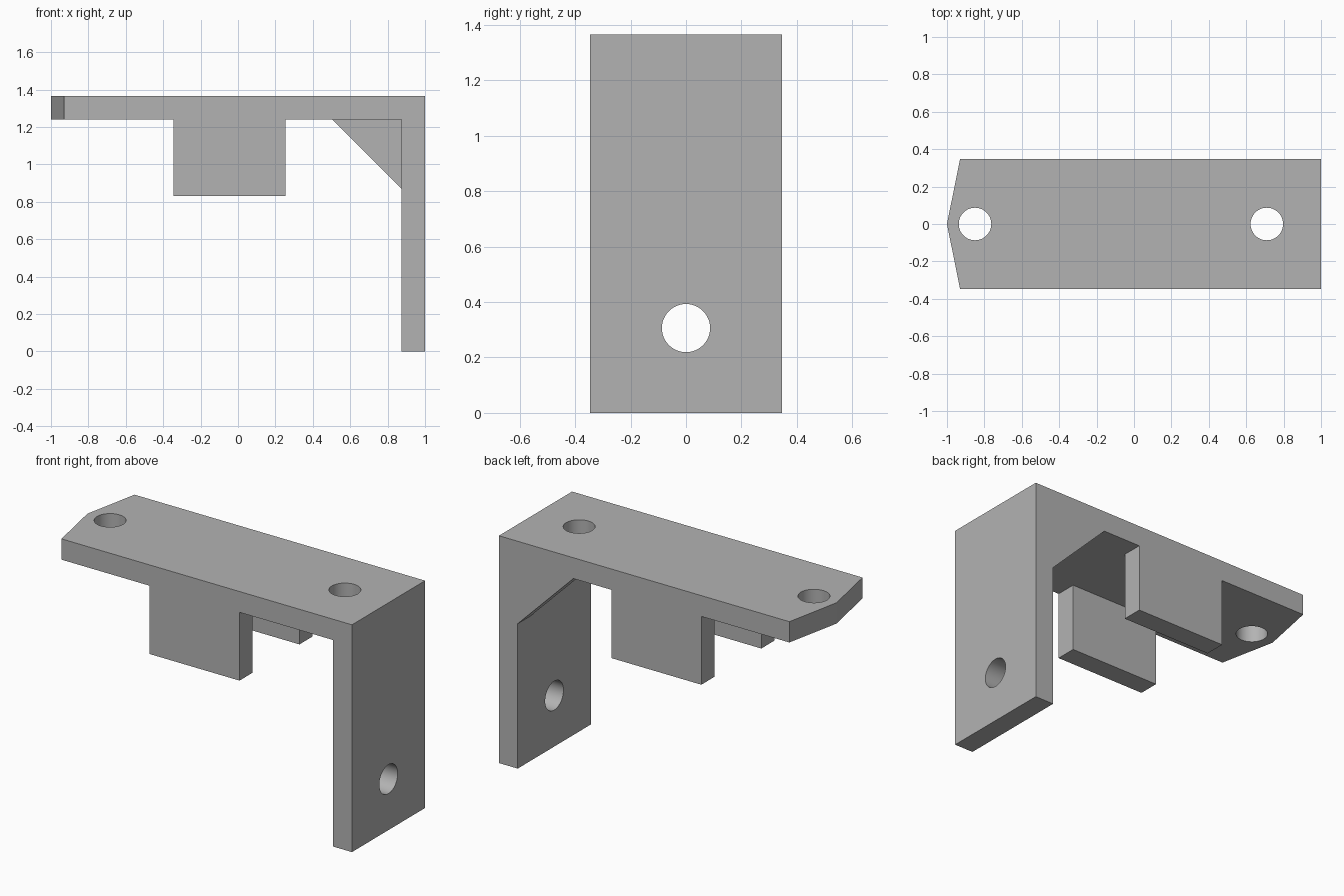
import bpy, bmesh, math
from mathutils import Vector, Matrix

if "Cube" in bpy.data.objects:
    bpy.data.objects.remove(bpy.data.objects["Cube"], do_unlink=True)

# Main sizes
HALF = 0.347      # half width
T = 0.125         # sheet thickness
TOP = 1.365       # overall height
UNDER = TOP - T   # underside of the top plate
INNER = 1 - T     # inner face of the leg
BRACE = 0.37      # brace leg length

grey = bpy.data.materials.new("plain_grey")
grey.use_nodes = True
colour = (0.45, 0.45, 0.45, 1)
grey.diffuse_color = colour
grey.node_tree.nodes["Principled BSDF"].inputs["Base Color"].default_value = colour


def prism(name, points, depth):
    """Extrude a closed polygon of 3D points along the depth vector."""
    bm = bmesh.new()
    face = bm.faces.new([bm.verts.new(p) for p in points])
    new = bmesh.ops.extrude_face_region(bm, geom=[face])["geom"]
    moved = [v for v in new if isinstance(v, bmesh.types.BMVert)]
    bmesh.ops.translate(bm, verts=moved, vec=Vector(depth))
    bmesh.ops.recalc_face_normals(bm, faces=bm.faces)
    return finish(name, bm)


def drill(name, centre, axis):
    """Round cutter for a bolt hole."""
    bm = bmesh.new()
    turn = Matrix.Rotation(math.pi / 2, 4, "Y") if axis == "X" else Matrix()
    bmesh.ops.create_cone(bm, cap_ends=True, segments=48, radius1=0.087, radius2=0.087,
                          depth=3 * T, matrix=Matrix.Translation(centre) @ turn)
    return finish(name, bm)


def finish(name, bm):
    mesh = bpy.data.meshes.new(name)
    bm.to_mesh(mesh)
    bm.free()
    mesh.materials.append(grey)
    obj = bpy.data.objects.new(name, mesh)
    bpy.context.collection.objects.link(obj)
    return obj


def combine(target, other, operation):
    mod = target.modifiers.new(operation.lower(), "BOOLEAN")
    mod.operation, mod.solver, mod.object = operation, "EXACT", other
    bpy.context.view_layer.objects.active = target
    bpy.ops.object.modifier_apply(modifier=mod.name)
    bpy.data.objects.remove(other, do_unlink=True)


# Top plate with pointed end, and the upright leg
bracket = prism("bracket", [(1, -HALF, UNDER), (1, HALF, UNDER), (-0.93, HALF, UNDER),
                            (-1, 0, UNDER), (-0.93, -HALF, UNDER)], (0, 0, T))
leg = prism("leg", [(INNER, -HALF, 0), (1, -HALF, 0), (1, -HALF, TOP), (INNER, -HALF, TOP)],
            (0, 2 * HALF, 0))
combine(bracket, leg, "UNION")

# Pair of hanging side tabs
for y in (-HALF, HALF - T):
    tab = prism("side_tab", [(-0.345, y, 0.83), (0.253, y, 0.83),
                             (0.253, y, TOP), (-0.345, y, TOP)], (0, T, 0))
    combine(bracket, tab, "UNION")

# Corner brace along the back edge
brace = prism("corner_brace", [(INNER - BRACE, HALF, UNDER), (INNER, HALF, UNDER - BRACE),
                               (1, HALF, UNDER - BRACE), (1, HALF, TOP),
                               (INNER - BRACE, HALF, TOP)], (0, -T, 0))
combine(bracket, brace, "UNION")

# Bolt holes
for centre, axis in (((-0.85, 0, TOP - T / 2), "Z"), ((0.71, 0, TOP - T / 2), "Z"),
                     ((1 - T / 2, 0, 0.306), "X")):
    combine(bracket, drill("hole_cutter", centre, axis), "DIFFERENCE")

# Merge coplanar faces and smooth the hole walls
bm = bmesh.new()
bm.from_mesh(bracket.data)
bmesh.ops.remove_doubles(bm, verts=bm.verts, dist=1e-4)
bmesh.ops.dissolve_limit(bm, angle_limit=math.radians(1), verts=bm.verts, edges=bm.edges)
bm.to_mesh(bracket.data)
bm.free()
bpy.ops.object.select_all(action="DESELECT")
bracket.select_set(True)
bpy.context.view_layer.objects.active = bracket
bpy.ops.object.shade_smooth_by_angle(angle=math.radians(10))
